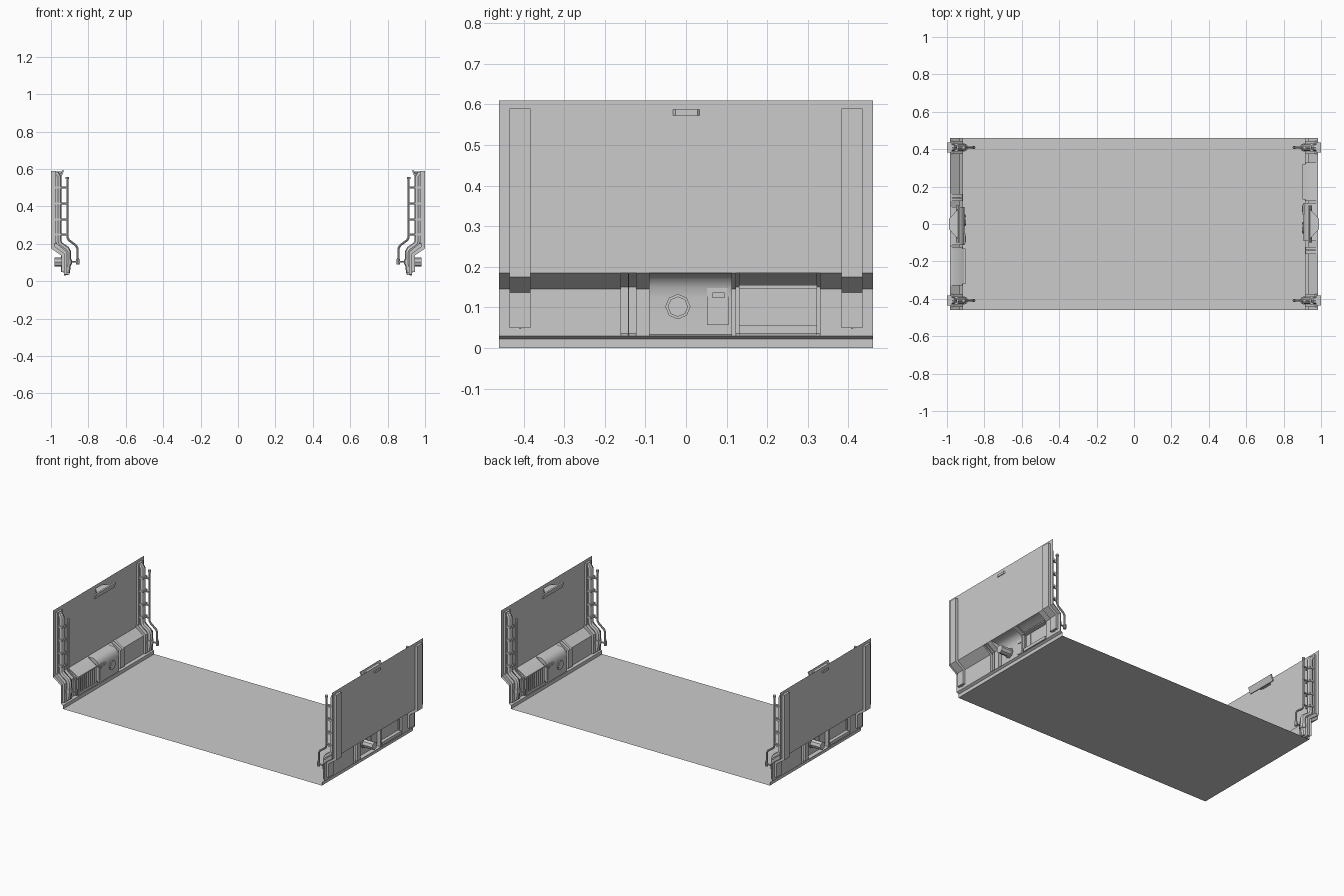
import bpy, bmesh, math
from mathutils import Matrix, Vector

cube = bpy.data.objects.get("Cube")
if cube:
    bpy.data.objects.remove(cube, do_unlink=True)

grey = bpy.data.materials.new("light_grey")
grey.use_nodes = True
grey.diffuse_color = (0.6, 0.6, 0.6, 1)
grey.node_tree.nodes["Principled BSDF"].inputs["Base Color"].default_value = (0.6, 0.6, 0.6, 1)

END = 0.46  # half the width of the floor and walls


def add(name, mesh, both=True):
    """Place a left-end part, and its half-turn twin at the right end."""
    mesh.materials.clear()
    mesh.materials.append(grey)
    sides = (("left_", 0), ("right_", math.pi)) if both else (("", 0),)
    for prefix, turn in sides:
        ob = bpy.data.objects.new(prefix + name, mesh)
        ob.rotation_euler.z = turn
        bpy.context.collection.objects.link(ob)
        bpy.ops.object.select_all(action='DESELECT')
        ob.select_set(True)
        bpy.context.view_layer.objects.active = ob
        if turn == 0:
            bpy.ops.object.shade_smooth_by_angle(angle=math.radians(35))


def finish(name, bm, both=True):
    bmesh.ops.remove_doubles(bm, verts=bm.verts, dist=0.0001)
    bmesh.ops.recalc_face_normals(bm, faces=bm.faces)
    mesh = bpy.data.meshes.new(name)
    bm.to_mesh(mesh)
    bm.free()
    add(name, mesh, both)


def face(bm, points):
    clean = []
    for p in points:
        if p not in clean:
            clean.append(p)
    return bm.faces.new([bm.verts.new(p) for p in clean])


def sweep(bm, profile, y0, y1):
    """Open sheet: an xz profile drawn out along y."""
    for (xa, za), (xb, zb) in zip(profile, profile[1:]):
        face(bm, [(xa, y0, za), (xb, y0, zb), (xb, y1, zb), (xa, y1, za)])


def prism(name, profile, y0, y1):
    """Closed solid: an xz polygon drawn out along y."""
    bm = bmesh.new()
    f = face(bm, [(x, y0, z) for x, z in profile])
    top = bmesh.ops.extrude_face_region(bm, geom=[f])["geom"]
    bmesh.ops.translate(bm, verts=[v for v in top if isinstance(v, bmesh.types.BMVert)],
                        vec=(0, y1 - y0, 0))
    finish(name, bm)


def box(name, x, y, z):
    prism(name, [(x[0], z[0]), (x[1], z[0]), (x[1], z[1]), (x[0], z[1])], *y)


def tube(name, points, y, radius):
    """Round bar along an xz path."""
    curve = bpy.data.curves.new(name, 'CURVE')
    curve.dimensions = '3D'
    curve.bevel_depth = radius
    curve.bevel_resolution = 2
    curve.use_fill_caps = True
    line = curve.splines.new('POLY')
    line.points.add(len(points) - 1)
    for p, (x, z) in zip(line.points, points):
        p.co = (x, y, z, 1)
    ob = bpy.data.objects.new(name, curve)
    bpy.context.collection.objects.link(ob)
    graph = bpy.context.evaluated_depsgraph_get()
    mesh = bpy.data.meshes.new_from_object(ob.evaluated_get(graph))
    bpy.data.objects.remove(ob, do_unlink=True)
    add(name, mesh)


# Floor sheet
bm = bmesh.new()
sweep(bm, [(-0.915, 0), (0.915, 0)], -END, END)
finish("floor", bm, both=False)

# End wall sheet: plain base course with pockets pressed towards the inside
FOOT, HEAD = (0.93, 0.03), (0.985, 0.185)


def pocket(d):
    return [FOOT, (0.93 - d, 0.036), (0.93 - d, 0.145 + d * 0.4), (0.985 - d, 0.185), HEAD]


plain = [FOOT, (0.93, 0.145), HEAD]
bay = [FOOT, (0.905, 0.034), (0.905, 0.125), (0.909, 0.15), (0.92, 0.17), (0.94, 0.182), HEAD]
rib, panel = pocket(0.014), pocket(0.022)
sections = [(-END, plain), (-0.16, rib), (-0.143, plain), (-0.14, rib), (-0.123, plain),
            (-0.09, bay), (0.112, plain), (0.123, rib), (0.132, panel), (0.32, rib),
            (0.33, plain), (END, None)]
bm = bmesh.new()
sweep(bm, [(0.915, 0), (0.915, 0.022), FOOT], -END, END)
sweep(bm, [HEAD, (0.985, 0.61)], -END, END)
before = None
for (y0, shape), (y1, _) in zip(sections, sections[1:]):
    sweep(bm, shape, y0, y1)
    if before:
        face(bm, [(x, y0, z) for x, z in before + shape[::-1]])
    before = shape
finish("end_wall", bm)

# Vent cabinet: cross bar, sill and slats
box("vent_bar", (0.902, 0.935), (0.13, 0.322), (0.147, 0.155))
box("vent_sill", (0.902, 0.93), (0.13, 0.322), (0.036, 0.055))
for i in range(9):
    y = 0.142 + i * 0.02
    box("vent_slat", (0.9, 0.909), (y, y + 0.009), (0.055, 0.147))

# Middle bay: service plate, its small frame, and the round pipe
box("service_plate", (0.901, 0.909), (0.052, 0.105), (0.057, 0.148))
box("service_latch", (0.898, 0.913), (0.065, 0.095), (0.123, 0.137))
tube("outlet_pipe", [(0.898, 0.102), (0.98, 0.102)], -0.02, 0.025)
tube("outlet_collar", [(0.9, 0.102), (0.911, 0.102)], -0.02, 0.031)

# Lamp bracket near the top: a tapered arm and a tilted plate
bm = bmesh.new()
f = face(bm, [(0.99, -0.026, 0.573), (0.99, 0.028, 0.573), (0.94, 0.08, 0.573), (0.94, -0.08, 0.573)])
top = bmesh.ops.extrude_face_region(bm, geom=[f])["geom"]
bmesh.ops.translate(bm, verts=[v for v in top if isinstance(v, bmesh.types.BMVert)], vec=(0, 0, 0.014))
finish("lamp_arm", bm)
prism("lamp_plate", [(0.945, 0.555), (0.953, 0.557), (0.938, 0.595), (0.93, 0.592)], -0.1, 0.1)

# Corner posts with a bent pipe and a stand-off rail
for y, end in ((-0.409, "front_"), (0.409, "back_")):
    prism(end + "post",
          [(1, 0.59), (1, 0.175), (0.945, 0.137), (0.945, 0.05),
           (0.922, 0.05), (0.922, 0.15), (0.972, 0.188), (0.972, 0.59)], y - 0.026, y + 0.026)
    prism(end + "post_collar",
          [(0.929, 0.035), (0.929, 0.146), (0.984, 0.186), (0.984, 0.2),
           (0.968, 0.2), (0.914, 0.155), (0.914, 0.035)], y - 0.036, y + 0.036)
    tube(end + "pipe",
         [(0.985, 0.572), (0.97, 0.57), (0.962, 0.555), (0.962, 0.215), (0.955, 0.196),
          (0.918, 0.17), (0.91, 0.155), (0.91, 0.1), (0.917, 0.045)], y, 0.018)
    tube(end + "pipe_foot", [(0.91, 0.09), (0.91, 0.115)], y, 0.023)
    tube(end + "rail",
         [(0.912, 0.555), (0.912, 0.235), (0.905, 0.22), (0.866, 0.19),
          (0.858, 0.175), (0.857, 0.092)], y, 0.006)
    tube(end + "rail_cap", [(0.912, 0.545), (0.912, 0.557)], y, 0.009)
    tube(end + "rail_foot", [(0.857, 0.09), (0.857, 0.118)], y, 0.009)
    for z in (0.25, 0.33, 0.415, 0.5):
        tube(end + "rail_bracket", [(0.907, z), (0.975, z)], y, 0.005)
        box(end + "pipe_clamp", (0.942, 0.975), (y - 0.021, y + 0.021), (z - 0.006, z + 0.006))
    tube(end + "lower_bracket", [(0.857, 0.104), (0.915, 0.104)], y, 0.005)
